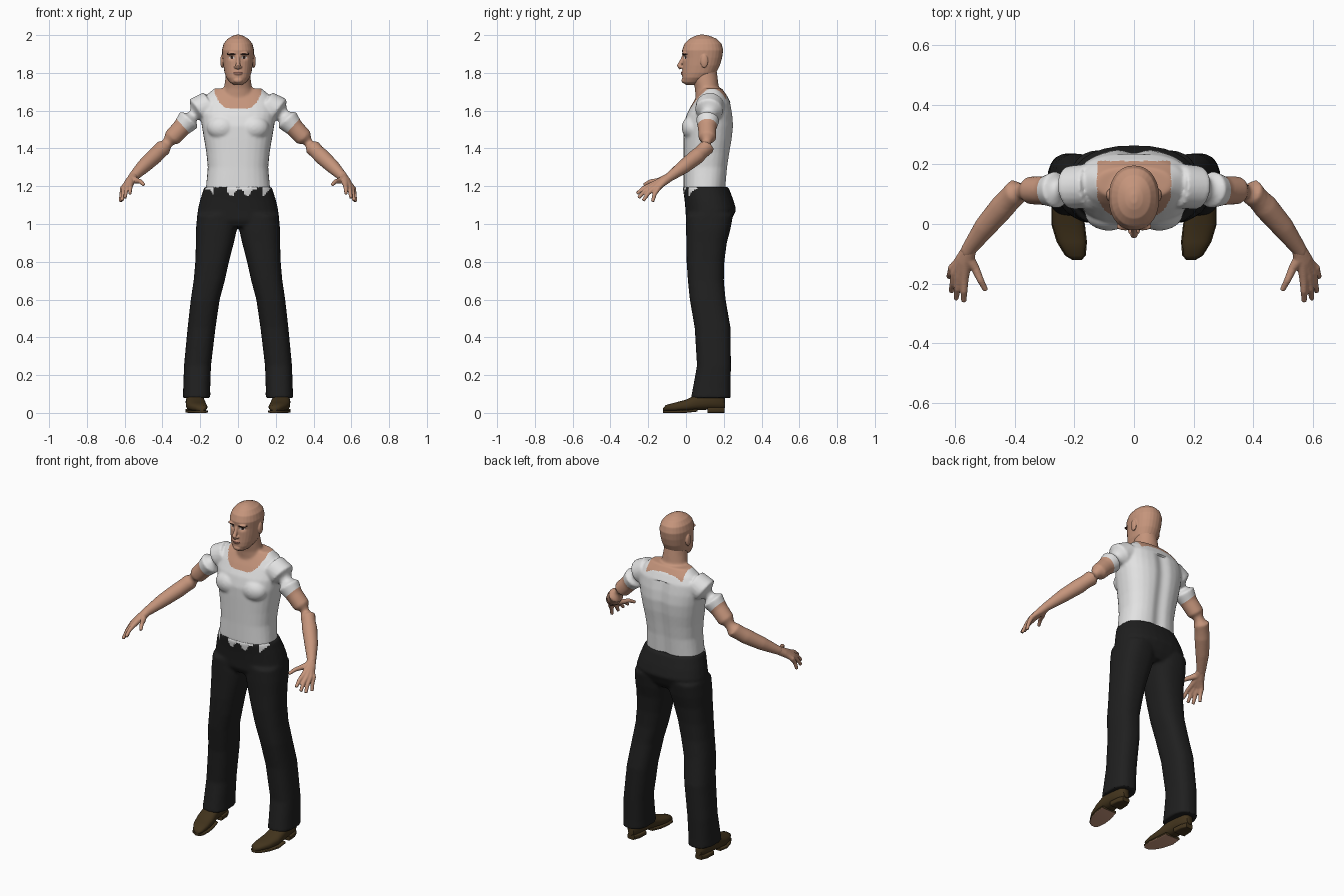
import bpy, bmesh, math
from mathutils import Vector, Matrix

if "Cube" in bpy.data.objects:
    bpy.data.objects.remove(bpy.data.objects["Cube"])


def material(name, r, g, b):
    m = bpy.data.materials.new(name)
    m.use_nodes = True
    m.diffuse_color = (r, g, b, 1)
    node = m.node_tree.nodes["Principled BSDF"]
    node.inputs["Base Color"].default_value = (r, g, b, 1)
    node.inputs["Roughness"].default_value = 0.8
    return m


SKIN = material("skin", .56, .3, .2)
WHITE = material("shirt_white", .76, .76, .76)
BLACK = material("trouser_black", .014, .014, .014)
BROWN = material("shoe_brown", .055, .034, .012)
DARK = material("brow_dark", .04, .02, .015)
LIP = material("lip", .38, .17, .12)


def loft(bm, rings, p=.85, n=28):
    """Skin closed rings given as (centre, half axis u, half axis v)."""
    def power(t):
        return math.copysign(abs(t) ** p, t)
    loops = []
    for c, u, v in rings:
        angles = [math.tau * i / n for i in range(n)]
        loops.append([bm.verts.new(c + u * power(math.cos(a)) + v * power(math.sin(a)))
                      for a in angles])
    for a, b in zip(loops, loops[1:]):
        for i in range(n):
            j = (i + 1) % n
            bm.faces.new((a[i], a[j], b[j], b[i]))
    bm.faces.new(loops[0])
    bm.faces.new(loops[-1])


def upright(bm, rows, s=1, p=.85):
    """Rows are height, x range, y range."""
    loft(bm, [(Vector((s * (a + b) / 2, (c + d) / 2, z)),
               Vector(((b - a) / 2, 0, 0)), Vector((0, (d - c) / 2, 0)))
              for z, a, b, c, d in rows], p)


def lengthwise(bm, rows, s=1, p=.8):
    """Rows are depth, x range, z range."""
    loft(bm, [(Vector((s * (a + b) / 2, y, (c + d) / 2)),
               Vector(((b - a) / 2, 0, 0)), Vector((0, 0, (d - c) / 2)))
              for y, a, b, c, d in rows], p)


def tube(bm, path, s=1):
    """Round limb through points (x, y, z, radius)."""
    pts = [Vector((s * x, y, z)) for x, y, z, r in path]
    rings = []
    for i, c in enumerate(pts):
        d = (pts[min(i + 1, len(pts) - 1)] - pts[max(i - 1, 0)]).normalized()
        u = d.cross(Vector((.3 * s, -.5, -.8))).normalized()
        if abs(d.z) > .7:
            u = d.cross(Vector((0, 1, 0))).normalized()
        rings.append((c, u * path[i][3], d.cross(u) * path[i][3]))
    loft(bm, rings, 1, 20)


def ball(bm, centre, size):
    bmesh.ops.create_uvsphere(bm, u_segments=20, v_segments=12, radius=1,
                              matrix=Matrix.Translation(centre) @ Matrix.Diagonal((*size, 1)))


def finish(name, bm, mats, voxel=0, smooth=4, shape=None, paint=None, cuts=()):
    """Make the object, fuse its pieces, reshape it, then colour faces by rule."""
    bmesh.ops.recalc_face_normals(bm, faces=bm.faces)
    me = bpy.data.meshes.new(name)
    bm.to_mesh(me)
    bm.free()
    ob = bpy.data.objects.new(name, me)
    bpy.context.collection.objects.link(ob)
    if voxel:
        mod = ob.modifiers.new("fuse", "REMESH")
        mod.mode, mod.voxel_size = "VOXEL", voxel
        mod = ob.modifiers.new("soften", "SMOOTH")
        mod.iterations = smooth
        bpy.context.view_layer.update()
        me = bpy.data.meshes.new_from_object(ob.evaluated_get(bpy.context.evaluated_depsgraph_get()))
        ob.modifiers.clear()
        ob.data = me
    me.materials.clear()
    for m in mats:
        me.materials.append(m)
    bm = bmesh.new()
    bm.from_mesh(me)
    if shape:
        for v in bm.verts:
            v.co.y += shape(v.co)
    for co, no in cuts:
        bmesh.ops.bisect_plane(bm, geom=bm.verts[:] + bm.edges[:] + bm.faces[:],
                               plane_co=co, plane_no=no)
    for f in bm.faces:
        f.smooth = True
        f.material_index = paint(f.calc_center_median(), f.normal) if paint else 0
    bm.to_mesh(me)
    bm.free()
    me.set_sharp_from_angle(angle=.9)
    return ob


def bump(a, b):
    return math.exp(-a * a - b * b)


# Torso, neck and arms, with the shirt coloured on
bm = bmesh.new()
upright(bm, [(z, -w, w, a, b) for z, w, a, b in (
    (1.13, .155, .01, .19), (1.19, .17, -.013, .212), (1.3, .16, -.012, .222),
    (1.38, .168, -.013, .234), (1.45, .18, -.014, .246), (1.52, .192, -.014, .253),
    (1.58, .2, .003, .248), (1.64, .195, .035, .237), (1.68, .17, .06, .217),
    (1.718, .125, .085, .19))], p=.82)
upright(bm, [(z, -w, w, a, b) for z, w, a, b in (
    (1.6, .1, .05, .22), (1.68, .09, .05, .195), (1.72, .074, .047, .174),
    (1.78, .066, .03, .167), (1.83, .06, .04, .16))], p=1)
ARM = ((.15, .128, 1.63, .075), (.215, .122, 1.6, .074), (.26, .115, 1.552, .063),
       (.3, .112, 1.508, .049), (.35, .113, 1.455, .047), (.395, .108, 1.405, .044),
       (.44, .06, 1.36, .043), (.5, -.01, 1.305, .038), (.55, -.078, 1.255, .027),
       (.565, -.1, 1.24, .024))
for s in (-1, 1):
    tube(bm, ARM, s)
    ball(bm, (s * .085, .035, 1.51), (.08, .058, .065))
HEM, SLOPE = Vector((.29, .11, 1.517)), Vector((.74, 0, -.67))


def shirt(c, n):
    x = abs(c.x)
    if x > .2 and (Vector((x, c.y, c.z)) - HEM).dot(SLOPE) > 0:
        return 1
    low = 1.61 + .09 * (x / .125) ** 4 if c.y < .13 else 1.66
    return int(x < .125 and c.y < .212 and c.z > low)


finish("upper_body", bm, (WHITE, SKIN), .007, 8,
       lambda c: -.014 * bump(c.x / .035, 0) if c.y > .17 and c.z < 1.64 else 0, shirt,
       [((s * HEM.x, HEM.y, HEM.z), (s * SLOPE.x, 0, SLOPE.z)) for s in (-1, 1)])

# Hands: every finger runs from the wrist so that the fused bases form the palm
FINGERS = (((.57, -.185, 1.205), (.572, -.26, 1.16)), ((.588, -.178, 1.198), (.598, -.252, 1.138)),
           ((.602, -.165, 1.192), (.614, -.227, 1.123)), ((.611, -.148, 1.188), (.622, -.177, 1.118)),
           ((.533, -.15, 1.228), (.498, -.223, 1.207)))
for s, side in ((1, "left"), (-1, "right")):
    bm = bmesh.new()
    for knuckle, tip in FINGERS:
        k, t = Vector(knuckle), Vector(tip)
        joint = k.lerp(t, .5) + Vector((0, -.003, .007))
        tube(bm, ((.552, -.08, 1.253, .024), (*Vector((.565, -.105, 1.238)).lerp(k, .3), .021),
                  (*k, .0145), (*joint, .0115), (*t, .009)), s)
    finish(side + "_hand", bm, (SKIN,), .004, 3)

# Head with nose, brow, lips and ears
bm = bmesh.new()
upright(bm, [(z, -w, w, a, b) for z, w, a, b in (
    (1.737, .022, -.002, .05), (1.75, .043, -.016, .085), (1.775, .062, -.02, .13),
    (1.8, .071, -.02, .16), (1.84, .078, -.018, .18), (1.88, .082, -.017, .191),
    (1.92, .085, -.021, .197), (1.955, .076, -.008, .188), (1.98, .056, .018, .163),
    (1.995, .03, .048, .128), (2.002, .01, .07, .1))], p=.92)
tube(bm, ((0, -.01, 1.895, .008), (0, -.022, 1.865, .01), (0, -.036, 1.838, .013),
          (0, -.027, 1.822, .01)))
ball(bm, (0, -.016, 1.798), (.024, .012, .011))
ball(bm, (0, -.01, 1.76), (.025, .014, .015))
for s in (-1, 1):
    ball(bm, (s * .012, -.022, 1.831), (.009, .012, .008))
    ball(bm, (s * .084, .097, 1.862), (.01, .02, .036))
    ball(bm, (s * .03, -.008, 1.902), (.03, .014, .009))


def face(c, n):
    x, z = abs(c.x), c.z
    if c.y > .05:
        return 0
    if .013 < x < .058 and abs(z - 1.899 - .12 * (x - .013) * (1 - x / .05)) < .0045:
        return 1
    eye = ((x - .033) / .014) ** 2 + ((z - 1.881) / .0065) ** 2
    if eye < 1:
        return 1 if z > 1.8845 or abs(x - .033) < .006 else 2
    if abs(z - 1.8) < .0015 and x < .025:
        return 1
    return 3 if (x / .027) ** 2 + ((z - 1.799) / .009) ** 2 < 1 else 0


finish("head", bm, (SKIN, DARK, WHITE, LIP), .003, 6,
       lambda c: .009 * bump((abs(c.x) - .034) / .015, (c.z - 1.88) / .011) if c.y < .04 else 0, face)

# Trousers: hips fused with two flared legs
bm = bmesh.new()
upright(bm, [(z, -w, w, a, b) for z, w, a, b in (
    (.985, .2, .02, .215), (1.02, .217, 0, .24), (1.075, .213, -.003, .266),
    (1.13, .2, -.008, .25), (1.197, .178, -.018, .224))])
LEG = ((1.05, .004, .216, 0, .25), (.97, .006, .223, 0, .235), (.9, .022, .223, .002, .216),
       (.8, .048, .226, .003, .203), (.7, .07, .235, .01, .2), (.6, .097, .25, .02, .21),
       (.45, .119, .267, .046, .236), (.25, .143, .286, .058, .238), (.13, .147, .29, .036, .236),
       (.078, .146, .293, .026, .237))
for s in (-1, 1):
    upright(bm, LEG, s, .8)


def tails(c, n):
    # Loose shirt hem hanging over the waistband
    ragged = 1.168 + .018 * math.sin(c.x * 75 + 1)
    return int(c.y < .06 and c.z > ragged and (abs(c.x) > .13 or -.06 < c.x < .1))


finish("trousers", bm, (BLACK, WHITE), .009, 4, None, tails)

# Shoes: rounded upper, thin front sole and heel block
UPPER = ((-.121, .18, .203, .012, .026), (-.106, .166, .228, .01, .042), (-.06, .162, .256, .008, .054),
         (0, .168, .275, .01, .07), (.06, .178, .277, .014, .1), (.13, .186, .27, .018, .12),
         (.19, .196, .26, .018, .11), (.206, .208, .247, .026, .09))
SOLE = ((-.121, .176, .207, 0, .014), (-.106, .162, .232, 0, .014), (-.06, .158, .26, 0, .014),
        (0, .165, .278, 0, .015), (.06, .178, .278, .007, .022))
HEEL = ((.115, .186, .27, 0, .03), (.17, .19, .266, 0, .03), (.204, .205, .25, 0, .03))
for s, side in ((1, "left"), (-1, "right")):
    bm = bmesh.new()
    lengthwise(bm, UPPER, s)
    lengthwise(bm, SOLE, s, .4)
    lengthwise(bm, HEEL, s, .4)
    finish(side + "_shoe", bm, (BROWN, SKIN),
           paint=lambda c, n: int(n.z < -.8 and c.y < .05 and c.z < .006))
